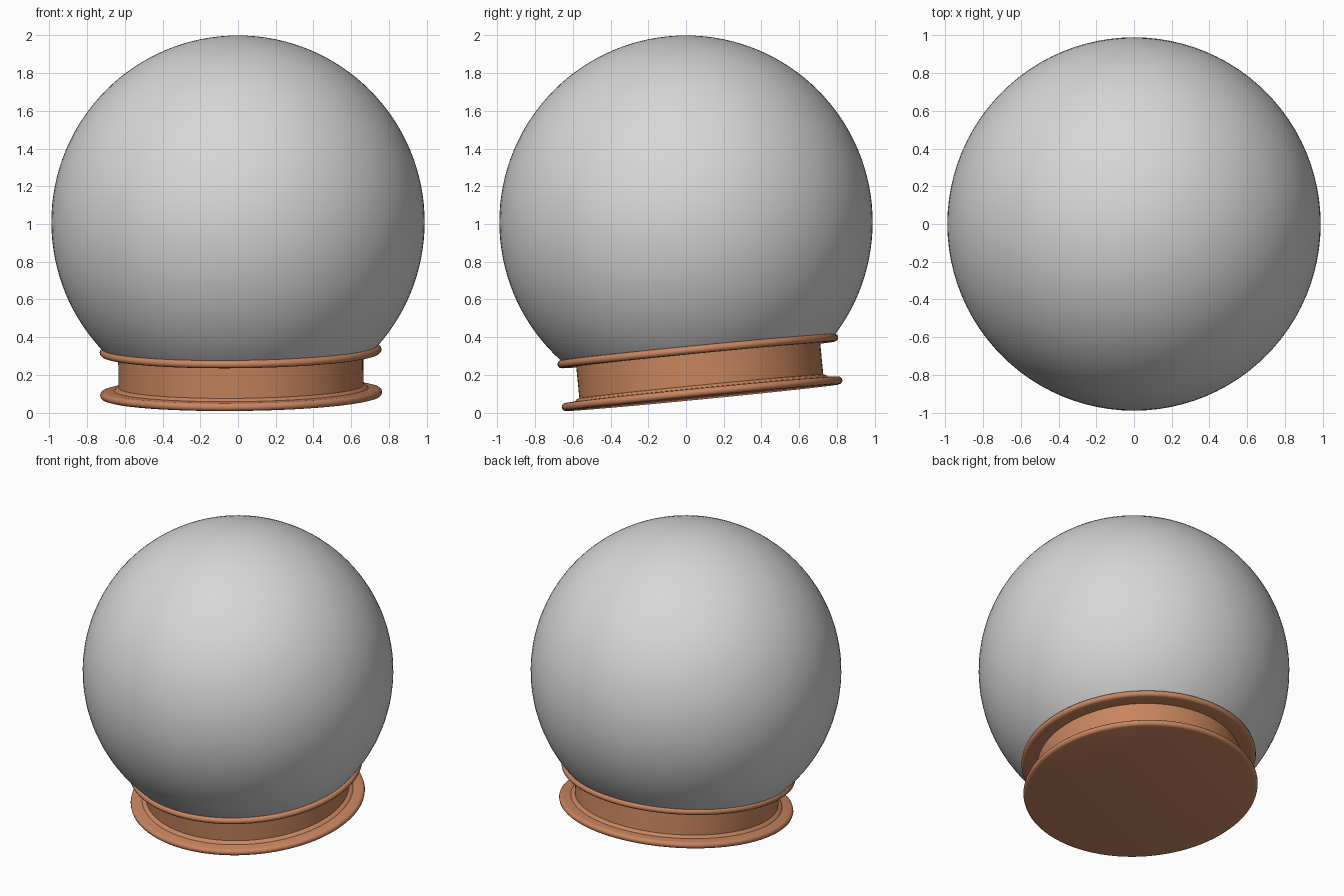
import bpy, bmesh, math
from mathutils import Vector

if "Cube" in bpy.data.objects:
    bpy.data.objects.remove(bpy.data.objects["Cube"])


def material(name, rgb):
    m = bpy.data.materials.new(name)
    m.diffuse_color = (*rgb, 1)
    m.use_nodes = True
    m.node_tree.nodes["Principled BSDF"].inputs["Base Color"].default_value = m.diffuse_color
    return m


def finish(bm, name, mat, angle):
    bmesh.ops.recalc_face_normals(bm, faces=bm.faces)
    me = bpy.data.meshes.new(name)
    bm.to_mesh(me)
    bm.free()
    ob = bpy.data.objects.new(name, me)
    bpy.context.collection.objects.link(ob)
    me.materials.append(mat)
    bpy.ops.object.select_all(action='DESELECT')
    ob.select_set(True)
    bpy.context.view_layer.objects.active = ob
    bpy.ops.object.shade_smooth_by_angle(angle=math.radians(angle))
    return ob


grey = material("light grey", (0.68, 0.68, 0.68))
copper = material("copper brown", (0.58, 0.235, 0.115))

# tilted axis of the stand
axis = Vector((-0.012, -0.097, 0.995)).normalized()
base = Vector((0.017, 0.087, 0.079))
rot = Vector((0, 0, 1)).rotation_difference(axis).to_matrix().to_4x4()


def rim(z0, z1, r, n=6):
    """Half-round flange edge from z0 up to z1 with outer radius r."""
    h = (z1 - z0) / 2
    return [(r - h + h * math.sin(math.pi * i / n), z0 + h - h * math.cos(math.pi * i / n))
            for i in range(n + 1)]


# globe: large sphere cut off inside the stand
bm = bmesh.new()
bmesh.ops.create_uvsphere(bm, u_segments=96, v_segments=64, radius=0.99)
bmesh.ops.translate(bm, verts=bm.verts, vec=(0, 0, 1.01))
bmesh.ops.bisect_plane(bm, geom=bm.verts[:] + bm.edges[:] + bm.faces[:],
                       plane_co=base + axis * 0.245, plane_no=axis, clear_inner=True)
finish(bm, "globe", grey, 40)

# stand: spool profile with two rounded flanges, spun about the tilted axis
profile = ([(0, 0)] + rim(0, 0.042, 0.748) + [(0.675, 0.045), (0.665, 0.056), (0.65, 0.06)]
           + [(0.65, 0.228)] + rim(0.228, 0.27, 0.748) + [(0.715, 0.262), (0.69, 0.245)])
bm = bmesh.new()
vs = [bm.verts.new((r, 0, z)) for r, z in profile]
es = [bm.edges.new(p) for p in zip(vs, vs[1:])]
bmesh.ops.spin(bm, geom=vs + es, cent=(0, 0, 0), axis=(0, 0, 1),
               angle=2 * math.pi, steps=96)
bmesh.ops.remove_doubles(bm, verts=bm.verts, dist=0.0005)
bmesh.ops.transform(bm, matrix=rot, verts=bm.verts)
bmesh.ops.translate(bm, verts=bm.verts, vec=base)
finish(bm, "stand", copper, 40)
